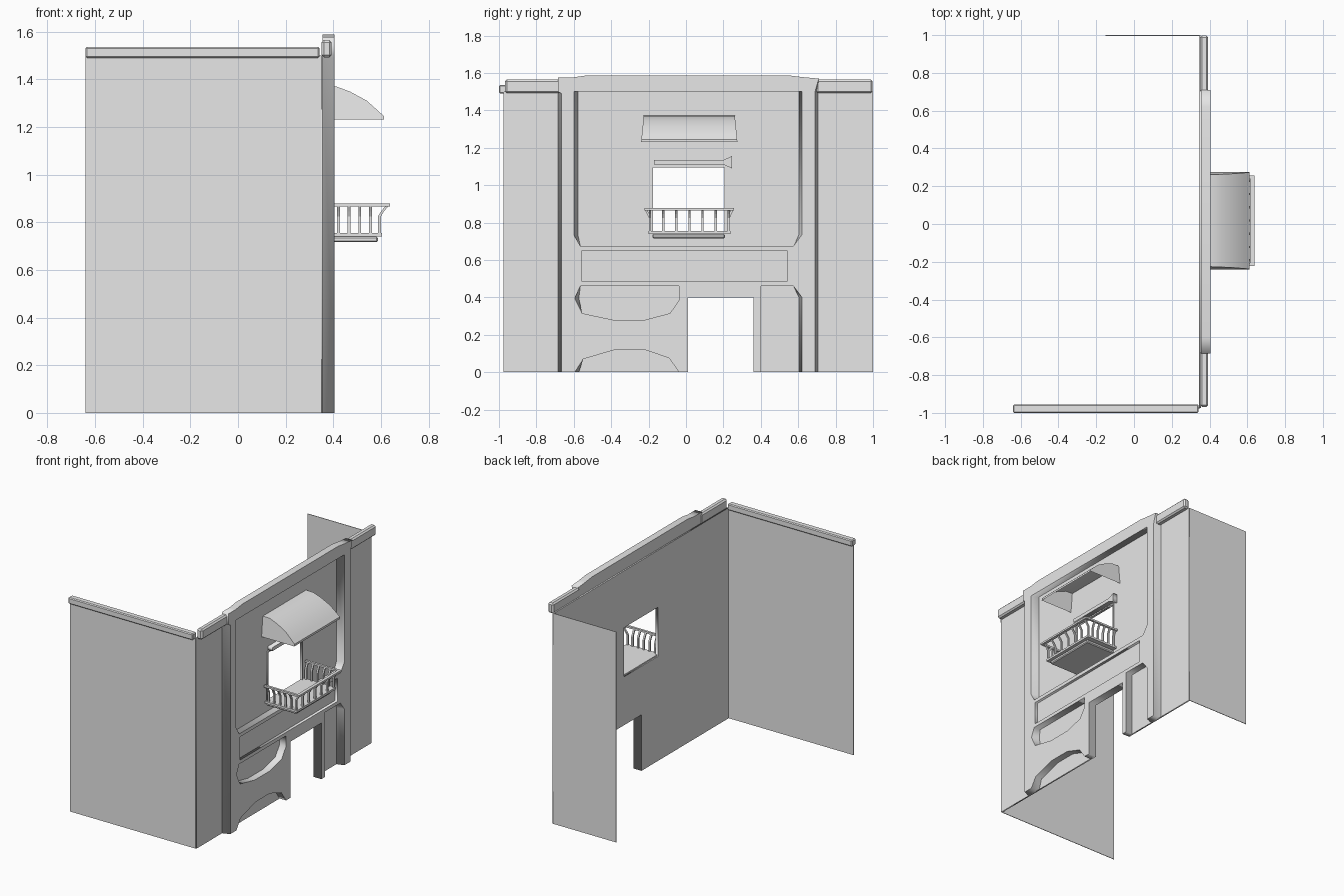
import bpy, bmesh
from mathutils import Matrix, Vector

if "Cube" in bpy.data.objects:
    bpy.data.objects.remove(bpy.data.objects["Cube"])

stone = bpy.data.materials.new("light_grey")
stone.diffuse_color = (0.8, 0.8, 0.8, 1)
stone.use_nodes = True
stone.node_tree.nodes["Principled BSDF"].inputs["Base Color"].default_value = stone.diffuse_color


def add_mesh(name, bm, normals=True):
    if normals:
        bmesh.ops.recalc_face_normals(bm, faces=bm.faces)
    me = bpy.data.meshes.new(name)
    bm.to_mesh(me)
    bm.free()
    me.materials.append(stone)
    ob = bpy.data.objects.new(name, me)
    bpy.context.collection.objects.link(ob)
    return ob


def add_box(bm, x0, x1, y0, y1, z0, z1):
    m = Matrix.Translation(((x0 + x1) / 2, (y0 + y1) / 2, (z0 + z1) / 2)) @ \
        Matrix.Diagonal((x1 - x0, y1 - y0, z1 - z0, 1))
    bmesh.ops.create_cube(bm, size=1, matrix=m)


def box(name, *dims, bevel=0):
    bm = bmesh.new()
    add_box(bm, *dims)
    if bevel:
        bmesh.ops.bevel(bm, geom=bm.edges[:], offset=bevel, segments=1, affect='EDGES')
    return add_mesh(name, bm)


def plate(name, loops, x0, x1, slope=None):
    """Flat plate in the y-z plane; the first loop is the outline, the rest are holes."""
    cu = bpy.data.curves.new(name + "_outline", 'CURVE')
    cu.dimensions = '2D'
    cu.fill_mode = 'BOTH'
    cu.extrude = (x1 - x0) / 2
    for pts in loops:
        sp = cu.splines.new('POLY')
        sp.points.add(len(pts) - 1)
        for p, (y, z) in zip(sp.points, pts):
            p.co = (y, z, 0, 1)
        sp.use_cyclic_u = True
    tmp = bpy.data.objects.new(name + "_tmp", cu)
    bpy.context.collection.objects.link(tmp)
    bpy.context.view_layer.update()
    me = bpy.data.meshes.new_from_object(tmp.evaluated_get(bpy.context.evaluated_depsgraph_get()))
    bm = bmesh.new()
    bm.from_mesh(me)
    bpy.data.objects.remove(tmp)
    bpy.data.curves.remove(cu)
    bpy.data.meshes.remove(me)
    bmesh.ops.remove_doubles(bm, verts=bm.verts, dist=1e-5)
    mid = (x0 + x1) / 2
    for v in bm.verts:
        y, z, d = v.co
        if slope and d < 0 and z < 1.505:
            for key, shift in slope:
                if abs(y - key) < 0.008:
                    y += shift
                    break
        v.co = (mid + d, y, z)
    return add_mesh(name, bm)


def rect(y0, y1, z0, z1):
    return [(y0, z0), (y1, z0), (y1, z1), (y0, z1)]


# Facade wall with door notch and window opening
plate("facade_wall", [
    [(-.973, 0), (.01, 0), (.01, .4), (.36, .4), (.36, 0), (.998, 0), (.998, 1.5), (-.973, 1.5)],
    rect(-.176, .206, .745, 1.095)], .344, .354)

# Side walls
box("long_side_wall", -.64, .35, -.976, -.972, 0, 1.5)
box("short_side_wall", -.15, .35, .996, 1.0, 0, 1.5)
box("side_cornice", -.64, .342, -1.0, -.955, 1.49, 1.535, bevel=.006)

# Raised frame: pilasters, top band, middle band, curved lower openings, door surround
outline = [(-.665, 0), (-.595, 0), (-.55, .07), (-.38, .12), (-.22, .12), (-.09, .075),
           (-.037, 0), (.01, 0), (.01, .4), (.36, .4), (.36, 0), (.40, 0), (.40, .46),
           (.575, .46), (.62, .4), (.62, 0), (.69, 0), (.69, 1.5), (.71, 1.57),
           (.62, 1.578), (.55, 1.587), (-.53, 1.587), (-.6, 1.577), (-.685, 1.577),
           (-.685, 1.5), (-.665, 1.49)]
upper = [(-.6, 1.5), (.62, 1.5), (.62, .735), (.575, .675), (-.565, .675), (-.6, .735)]
lower = [(-.565, .46), (-.037, .46), (-.037, .385), (-.086, .315), (-.22, .28),
         (-.39, .28), (-.555, .315), (-.595, .395)]
sign = rect(-.555, .54, .485, .65)
plate("raised_frame", [outline, upper, lower, sign], .354, .405,
      slope=[(-.6, .022), (.62, -.016), (-.665, -.02), (.69, .015)])
box("band_panel", .354, .385, -.555, .54, .485, .65)

# Wing cornices on each side of the frame
for side, y0, y1 in (("left", -.968, -.67), ("right", .695, .998)):
    box(side + "_wing_cornice", .35, .393, y0, y1, 1.492, 1.565, bevel=.01)

# Window hood with a flared end, and a thin window rim
plate("window_hood", [[(-.17, 1.11), (.2, 1.11), (.245, 1.09), (.245, 1.155),
                       (.2, 1.135), (-.17, 1.135)]], .354, .39)
plate("window_rim", [rect(-.184, .214, .745, 1.104), rect(-.176, .206, .75, 1.095)], .354, .362)

# Awning shell: curved top, front lip and closed ends, open underneath
profile = [(.354, 1.372), (.41, 1.37), (.47, 1.348), (.54, 1.31), (.585, 1.27),
           (.612, 1.245), (.612, 1.23)]
bm = bmesh.new()
ends = []
for y, taper in ((-.24, .014), (.275, -.014)):
    ends.append([bm.verts.new((x, y + taper * (z - 1.23) / .142, z)) for x, z in profile])
for i in range(len(profile) - 1):
    bm.faces.new((ends[0][i], ends[1][i], ends[1][i + 1], ends[0][i + 1]))
for ring, y in zip(ends, (-.24, .275)):
    bm.faces.new(ring + [bm.verts.new((.354, y, 1.23))])
awning = add_mesh("awning", bm)
bpy.context.view_layer.objects.active = awning
awning.select_set(True)
bpy.ops.object.shade_smooth_by_angle(angle=0.7)

# Balcony floor
box("balcony_floor", .35, .605, -.2, .237, .74, .755)
box("balcony_base", .35, .587, -.18, .208, .716, .74, bevel=.006)

# Balcony handrail
bm = bmesh.new()
add_box(bm, .615, .637, -.222, .255, .866, .879)
for y in (-.215, .248):
    add_box(bm, .36, .637, y - .008, y + .008, .866, .879)
add_mesh("handrail", bm)


def add_bar(bm, pts, r=.006):
    """Square bar through a few points, each given in world space."""
    prev = None
    for p in pts:
        ring = [bm.verts.new(Vector(p) + Vector((a * r, b * r, 0)))
                for a, b in ((-1, -1), (1, -1), (1, 1), (-1, 1))]
        if prev:
            for i in range(4):
                j = (i + 1) % 4
                bm.faces.new((prev[i], prev[j], ring[j], ring[i]))
        else:
            bm.faces.new(ring)
        prev = ring
    bm.faces.new(prev)


# Balusters, vertical below and flaring outward at the top
bm = bmesh.new()
for i in range(7):
    y = -.192 + i * .421 / 6
    add_bar(bm, [(.594, y, .755), (.594, y, .825), (.606, y, .845), (.626, y, .87)])
for x in (.376, .421, .466, .511, .556):
    for y, out in ((-.192, -.023), (.229, .019)):
        add_bar(bm, [(x, y, .755), (x, y, .825), (x, y + out * .4, .845), (x, y + out, .87)])
add_mesh("balusters", bm)
